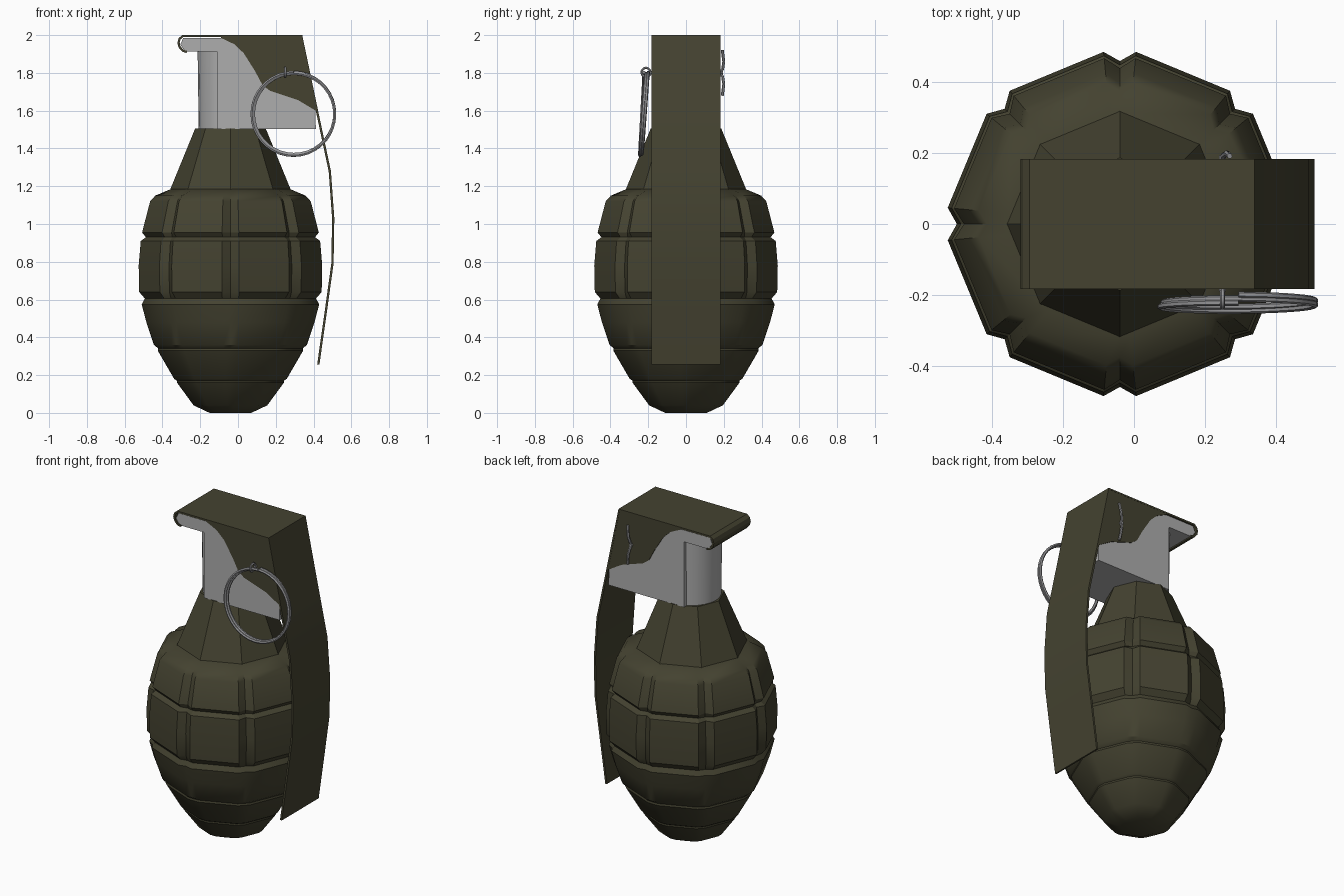
import bpy, bmesh, math
from mathutils import Vector

cube = bpy.data.objects.get("Cube")
if cube:
    bpy.data.objects.remove(cube, do_unlink=True)


def material(name, rgb, rough):
    m = bpy.data.materials.new(name)
    m.use_nodes = True
    m.diffuse_color = (*rgb, 1)
    bsdf = m.node_tree.nodes["Principled BSDF"]
    bsdf.inputs["Base Color"].default_value = (*rgb, 1)
    bsdf.inputs["Roughness"].default_value = rough
    return m


OLIVE = material("dark olive", (0.058, 0.055, 0.03), 0.8)
GREY = material("light grey", (0.42, 0.42, 0.42), 0.6)
STEEL = material("steel grey", (0.3, 0.3, 0.31), 0.5)
AXIS = -0.04  # the body stands slightly to the right of centre


def finish(bm, name, mat, angle=None):
    bmesh.ops.recalc_face_normals(bm, faces=bm.faces[:])
    mesh = bpy.data.meshes.new(name)
    bm.to_mesh(mesh)
    bm.free()
    return add(mesh, name, mat, angle)


def add(mesh, name, mat, angle=None):
    ob = bpy.data.objects.new(name, mesh)
    bpy.context.collection.objects.link(ob)
    mesh.materials.clear()
    mesh.materials.append(mat)
    if angle:
        bpy.ops.object.select_all(action='DESELECT')
        ob.select_set(True)
        bpy.context.view_layer.objects.active = ob
        bpy.ops.object.shade_smooth_by_angle(angle=math.radians(angle))
    return ob


def slab(name, outline, half, mat, angle=None):
    """Extrude an x-z outline symmetrically along y."""
    bm = bmesh.new()
    face = bm.faces.new([bm.verts.new((x, -half, z)) for x, z in outline])
    ext = bmesh.ops.extrude_face_region(bm, geom=[face])["geom"]
    verts = [v for v in ext if isinstance(v, bmesh.types.BMVert)]
    bmesh.ops.translate(bm, verts=verts, vec=(0, 2 * half, 0))
    return finish(bm, name, mat, angle)


def cone(name, r1, r2, z1, z2, sides, mat, angle=None):
    bm = bmesh.new()
    bmesh.ops.create_cone(bm, cap_ends=True, segments=sides, radius1=r1,
                          radius2=r2, depth=z2 - z1)
    bmesh.ops.translate(bm, verts=bm.verts, vec=(AXIS, 0, (z1 + z2) / 2))
    return finish(bm, name, mat, angle)


def wire(name, points, radius, mat, cyclic=False):
    """Round wire along a path."""
    cu = bpy.data.curves.new(name, 'CURVE')
    cu.dimensions = '3D'
    cu.bevel_depth = radius
    cu.bevel_resolution = 1
    cu.use_fill_caps = True
    sp = cu.splines.new('POLY')
    sp.points.add(len(points) - 1)
    for p, co in zip(sp.points, points):
        p.co = (*co, 1)
    sp.use_cyclic_u = cyclic
    tmp = bpy.data.objects.new(name + "_path", cu)
    mesh = bpy.data.meshes.new_from_object(tmp)
    bpy.data.objects.remove(tmp)
    return add(mesh, name, mat, 50)


# Segmented body: rings of (height, radius, depth of the upright grooves)
RINGS = [(0, .11, 0), (.04, .195, 0), (.16, .283, 0), (.17, .283, 0),
         (.18, .298, 0), (.33, .385, 0), (.342, .383, 0), (.36, .405, 0),
         (.48, .447, .004), (.575, .472, .012), (.605, .455, .01),
         (.64, .485, .028), (.78, .488, .028), (.91, .477, .028),
         (.93, .45, .012), (.955, .47, .03), (1.12, .427, .03),
         (1.15, .4, .025), (1.185, .315, 0)]
bm = bmesh.new()
loops = []
for z, r, depth in RINGS:
    loop = []
    for i in range(8):
        for off, rad in ((-5.4, r), (0, r - depth), (5.4, r)):
            a = math.radians(45 * i + off)
            loop.append(bm.verts.new((AXIS + rad * math.cos(a),
                                      rad * math.sin(a), z)))
    loops.append(loop)
for low, high in zip(loops, loops[1:]):
    for i in range(24):
        j = (i + 1) % 24
        bm.faces.new((low[i], low[j], high[j], high[i]))
bm.faces.new(loops[0])
bm.faces.new(loops[-1])
finish(bm, "body", OLIVE, 32)

# Neck and fuse
cone("neck", .32, .187, 1.18, 1.505, 8, OLIVE)
cone("fuse_tube", .168, .174, 1.5, 1.93, 24, GREY, 40)
slab("fuse_block", [(-.28, 1.912), (-.11, 1.912), (-.11, 1.502), (.412, 1.502),
                    (.41, 1.62), (.3, 1.75), (.1, 1.985), (-.29, 1.985),
                    (-.305, 1.95)], .177, GREY)

# Lever head with folded cheeks
slab("lever_head", [(-.09, 1.985), (-.02, 1.952), (.03, 1.905), (.09, 1.81),
                    (.13, 1.735), (.17, 1.705), (.32, 1.655), (.42, 1.595),
                    (.34, 1.998), (-.09, 1.998)], .182, OLIVE)

# Lever strip: a thin sheet from the curled tip to the tail
path = [Vector(p) for p in (
    (-.272, 1.905), (-.295, 1.912), (-.315, 1.935), (-.321, 1.96),
    (-.314, 1.984), (-.295, 2), (.34, 2), (.425, 1.595), (.492, 1.28),
    (.51, 1.03), (.506, .79), (.47, .53), (.431, .255))]
inner = []
for i, p in enumerate(path):
    d1 = (p - path[max(i - 1, 0)]).normalized()
    d2 = (path[min(i + 1, len(path) - 1)] - p).normalized()
    d = (d1 + d2).normalized()
    inner.append(p + Vector((d.y, -d.x)) * .012)
slab("lever_strip", path + inner[::-1], .183, OLIVE, 25)

# Split pull ring: two turns of wire, leaning back at the top
turns = []
STEPS = 36
for i in range(2 * STEPS + 1):
    a = math.tau * i / STEPS + math.pi / 2
    rad = .217 + .004 * math.sin(a / 2)
    turns.append((.295 + rad * math.cos(a),
                  -.236 + .022 * i / (2 * STEPS) + .014 * math.sin(a),
                  1.583 + rad * math.sin(a)))
wire("pull_ring", turns, .009, STEEL)

# Safety pin: eye in front, shank through the head, splayed legs behind
eye = [(.25, -.212 + .024 * math.cos(a), 1.803 + .024 * math.sin(a))
       for a in (math.tau * i / 12 for i in range(12))]
wire("pin_eye", eye, .007, STEEL, True)
wire("pin_shank", [(.25, -.19, 1.8), (.25, .195, 1.8)], .01, STEEL)
for name, side in (("upper", 1), ("lower", -1)):
    wire("pin_leg_" + name,
         [(.25, .18, 1.8), (.253, .194, 1.8 + side * .02),
          (.262, .2, 1.8 + side * .06), (.27, .192, 1.8 + side * .12)],
         .008, STEEL)
